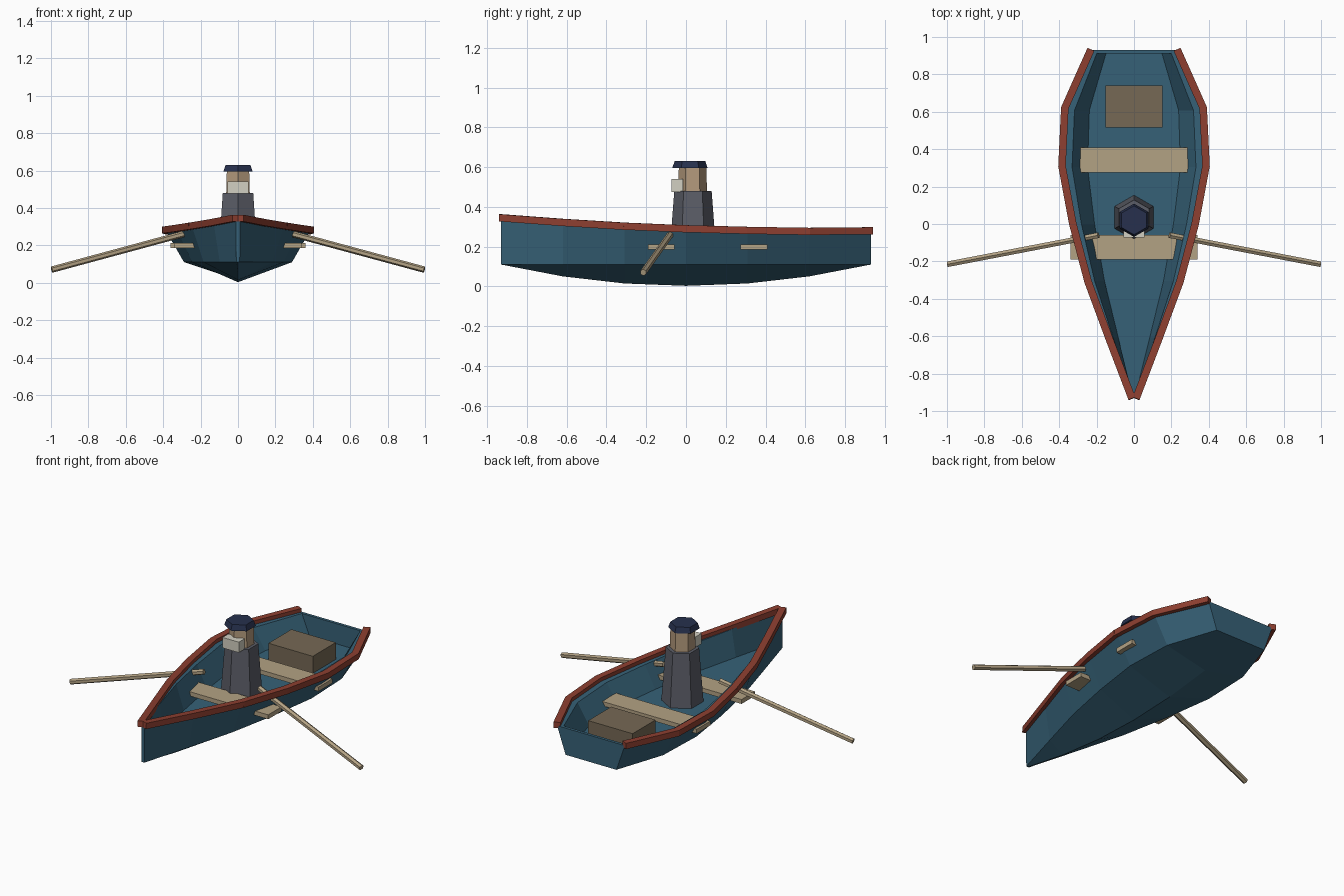
import bpy, bmesh
from math import pi
from mathutils import Vector, Matrix

cube = bpy.data.objects.get("Cube")
if cube:
    bpy.data.objects.remove(cube)


def material(name, color):
    m = bpy.data.materials.new(name)
    m.use_nodes = True
    rgba = (*color, 1)
    m.diffuse_color = rgba
    m.node_tree.nodes["Principled BSDF"].inputs["Base Color"].default_value = rgba
    return m


BLUE = material("hull blue", (0.037, 0.12, 0.185))
RED = material("rail red", (0.27, 0.05, 0.03))
WOOD = material("pale wood", (0.45, 0.36, 0.23))
BROWN = material("crate brown", (0.18, 0.14, 0.09))
GREY = material("coat grey", (0.105, 0.11, 0.135))
SKIN = material("skin tan", (0.45, 0.32, 0.2))
NAVY = material("cap navy", (0.02, 0.03, 0.075))
WHITE = material("beard white", (0.65, 0.63, 0.54))


def finish(bm, name, mat):
    bmesh.ops.recalc_face_normals(bm, faces=bm.faces)
    mesh = bpy.data.meshes.new(name)
    bm.to_mesh(mesh)
    bm.free()
    mesh.materials.append(mat)
    ob = bpy.data.objects.new(name, mesh)
    bpy.context.collection.objects.link(ob)
    return ob


def box(name, lo, hi, mat):
    lo, hi = Vector(lo), Vector(hi)
    bm = bmesh.new()
    bmesh.ops.create_cube(bm, size=1, matrix=Matrix.Translation((lo + hi) / 2)
                          @ Matrix.Diagonal((*(hi - lo), 1)))
    return finish(bm, name, mat)


def hex_prism(name, y, z0, z1, r0, r1, mat):
    """Upright six-sided frustum with corners facing front and back."""
    bm = bmesh.new()
    bmesh.ops.create_cone(bm, cap_ends=True, segments=6, radius1=r0, radius2=r1, depth=z1 - z0,
                          matrix=Matrix.Translation((0, y, (z0 + z1) / 2)))
    top = max(bm.verts, key=lambda v: v.co.y)
    if abs(top.co.x) > 0.01:
        bmesh.ops.rotate(bm, verts=bm.verts, cent=(0, y, 0), matrix=Matrix.Rotation(pi / 6, 3, "Z"))
    return finish(bm, name, mat)


# Hull stations from bow to stern: y, half width at the sheer, sheer height
stations = [(-0.93, 0.012, 0.345), (-0.62, 0.13, 0.322), (-0.31, 0.245, 0.303),
            (0, 0.327, 0.29), (0.31, 0.385, 0.282), (0.62, 0.37, 0.277), (0.93, 0.232, 0.28)]
CHINE, FLOOR, INSET, FLARE = 0.11, 0.15, 0.86, 0.75

bm = bmesh.new()
outer, inner = [], []
for y, w, z in stations:
    keel = 0.003 + 0.107 * (y / 0.93) ** 2
    c = w * FLARE
    z -= 0.005
    outer.append([bm.verts.new(p) for p in
                  ((-w, y, z), (-c, y, CHINE), (0, y, keel), (c, y, CHINE), (w, y, z))])
    wi, ci, yi = w * INSET, c * INSET, y * 0.98
    inner.append([bm.verts.new(p) for p in
                  ((-wi, yi, z), (-ci, yi, FLOOR), (ci, yi, FLOOR), (wi, yi, z))])
for shell in (outer, inner):
    for a, b in zip(shell, shell[1:]):
        for i in range(len(a) - 1):
            bm.faces.new((a[i], a[i + 1], b[i + 1], b[i]))
    bm.faces.new(shell[0])
    bm.faces.new(shell[-1])
# Flat rim joining the outer and inner shells
for i in range(len(stations) - 1):
    for k in (0, -1):
        bm.faces.new((outer[i][k], outer[i + 1][k], inner[i + 1][k], inner[i][k]))
for i in (0, -1):
    bm.faces.new((outer[i][0], outer[i][-1], inner[i][-1], inner[i][0]))
finish(bm, "hull", BLUE)

# Rails: one straight plank between each pair of stations
for side, label in ((1, "left"), (-1, "right")):
    bm = bmesh.new()
    pts = [Vector((side * w, y, z)) for y, w, z in stations]
    for a, b in zip(pts, pts[1:]):
        along = (b - a).normalized()
        across = along.cross(Vector((0, 0, 1))).normalized()
        rot = Matrix((across, along, across.cross(along))).transposed().to_4x4()
        bmesh.ops.create_cube(bm, size=1, matrix=Matrix.Translation((a + b) / 2) @ rot
                              @ Matrix.Diagonal((0.04, (b - a).length + 0.008, 0.036, 1)))
    finish(bm, label + "_rail", RED)

    # Oar running under the rail
    a, b = Vector((side * 0.19, -0.06, 0.288)), Vector((side * 0.996, -0.215, 0.07))
    bm = bmesh.new()
    rot = (b - a).to_track_quat("Z", "Y").to_matrix().to_4x4()
    bmesh.ops.create_cone(bm, cap_ends=True, segments=6, radius1=0.017, radius2=0.017,
                          depth=(b - a).length, matrix=Matrix.Translation((a + b) / 2) @ rot)
    finish(bm, label + "_oar", WOOD)

# Benches and crate
box("front_bench", (-0.34, -0.19, 0.185), (0.34, -0.058, 0.212), WOOD)
box("rear_bench", (-0.36, 0.275, 0.185), (0.36, 0.41, 0.212), WOOD)
box("crate", (-0.152, 0.515, 0.12), (0.152, 0.74, 0.255), BROWN)

# Boatman
hex_prism("coat", 0.035, 0.15, 0.48, 0.119, 0.094, GREY)
hex_prism("head", 0.033, 0.47, 0.6, 0.073, 0.069, SKIN)
box("beard", (-0.056, -0.072, 0.476), (0.056, -0.015, 0.541), WHITE)
hex_prism("cap", 0.02, 0.596, 0.63, 0.089, 0.077, NAVY)
